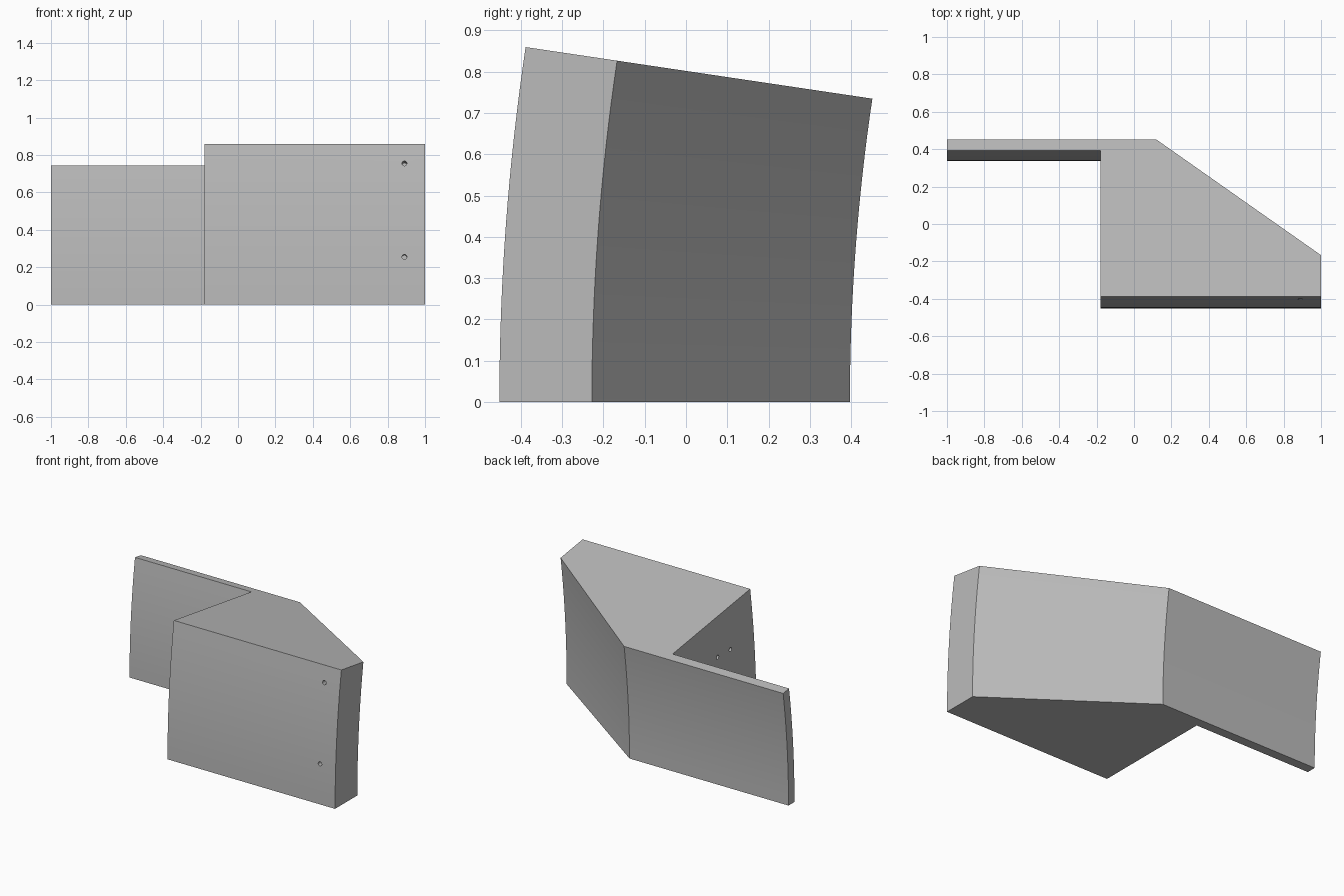
import bpy, bmesh, math
from mathutils import Matrix, Vector

if "Cube" in bpy.data.objects:
    bpy.data.objects.remove(bpy.data.objects["Cube"])

CENTRE_Y = 5.39                 # axis of the curved sweep, parallel to x at z = 0
SWEEP = math.radians(8.46)
HOLE_RADIUS, HOLE_DEPTH = 0.013, 0.08

grey = bpy.data.materials.new("light grey")
grey.use_nodes = True
grey.diffuse_color = (0.5, 0.5, 0.5, 1)
grey.node_tree.nodes["Principled BSDF"].inputs["Base Color"].default_value = (0.5, 0.5, 0.5, 1)


def make_object(name, bm):
    bmesh.ops.recalc_face_normals(bm, faces=bm.faces)
    mesh = bpy.data.meshes.new(name)
    bm.to_mesh(mesh)
    bm.free()
    mesh.materials.append(grey)
    obj = bpy.data.objects.new(name, mesh)
    bpy.context.collection.objects.link(obj)
    return obj


# Curved panel: plan outline swept along a shallow arc
outline = [(-1, 0.397), (-1, 0.337), (-0.18, 0.337), (-0.18, -0.452),
           (1, -0.452), (1, -0.228), (0.12, 0.397)]
bm = bmesh.new()
base = bm.faces.new([bm.verts.new((x, y, 0)) for x, y in outline])
bmesh.ops.spin(bm, geom=[base] + base.edges[:] + base.verts[:], cent=(0, CENTRE_Y, 0),
               axis=(1, 0, 0), angle=-SWEEP, steps=16, use_duplicate=False)
bmesh.ops.remove_doubles(bm, verts=bm.verts, dist=1e-5)
# Close the bottom if the sweep consumed the starting face
rim = [e for e in bm.edges if e.is_boundary]
if rim:
    bmesh.ops.holes_fill(bm, edges=rim, sides=0)
panel = make_object("curved_panel", bm)

# Drill cutters: two through the front skin, two through the inner side
bm = bmesh.new()


def drill(point, direction):
    turn = Vector(direction).to_track_quat('Z', 'Y').to_matrix().to_4x4()
    bmesh.ops.create_cone(bm, cap_ends=True, segments=16, radius1=HOLE_RADIUS,
                          radius2=HOLE_RADIUS, depth=2 * HOLE_DEPTH,
                          matrix=Matrix.Translation(point) @ turn)


radius = CENTRE_Y + 0.452
for z in (0.255, 0.755):
    t = math.asin(z / radius)
    drill((0.89, CENTRE_Y - radius * math.cos(t), z), (0, math.cos(t), -math.sin(t)))
for y in (-0.19, -0.06):
    drill((-0.18, y, 0.55), (1, 0, 0))
cutter = make_object("hole_cutter", bm)
cutter.hide_render = True
cutter.hide_viewport = True

cut = panel.modifiers.new("drilled_holes", 'BOOLEAN')
cut.operation = 'DIFFERENCE'
cut.solver = 'EXACT'
cut.object = cutter

# Apply the holes, then smooth the curved faces
bpy.ops.object.select_all(action='DESELECT')
bpy.context.view_layer.objects.active = panel
panel.select_set(True)
bpy.ops.object.modifier_apply(modifier=cut.name)
bpy.data.objects.remove(cutter)
bpy.ops.object.shade_smooth_by_angle(angle=math.radians(30))
